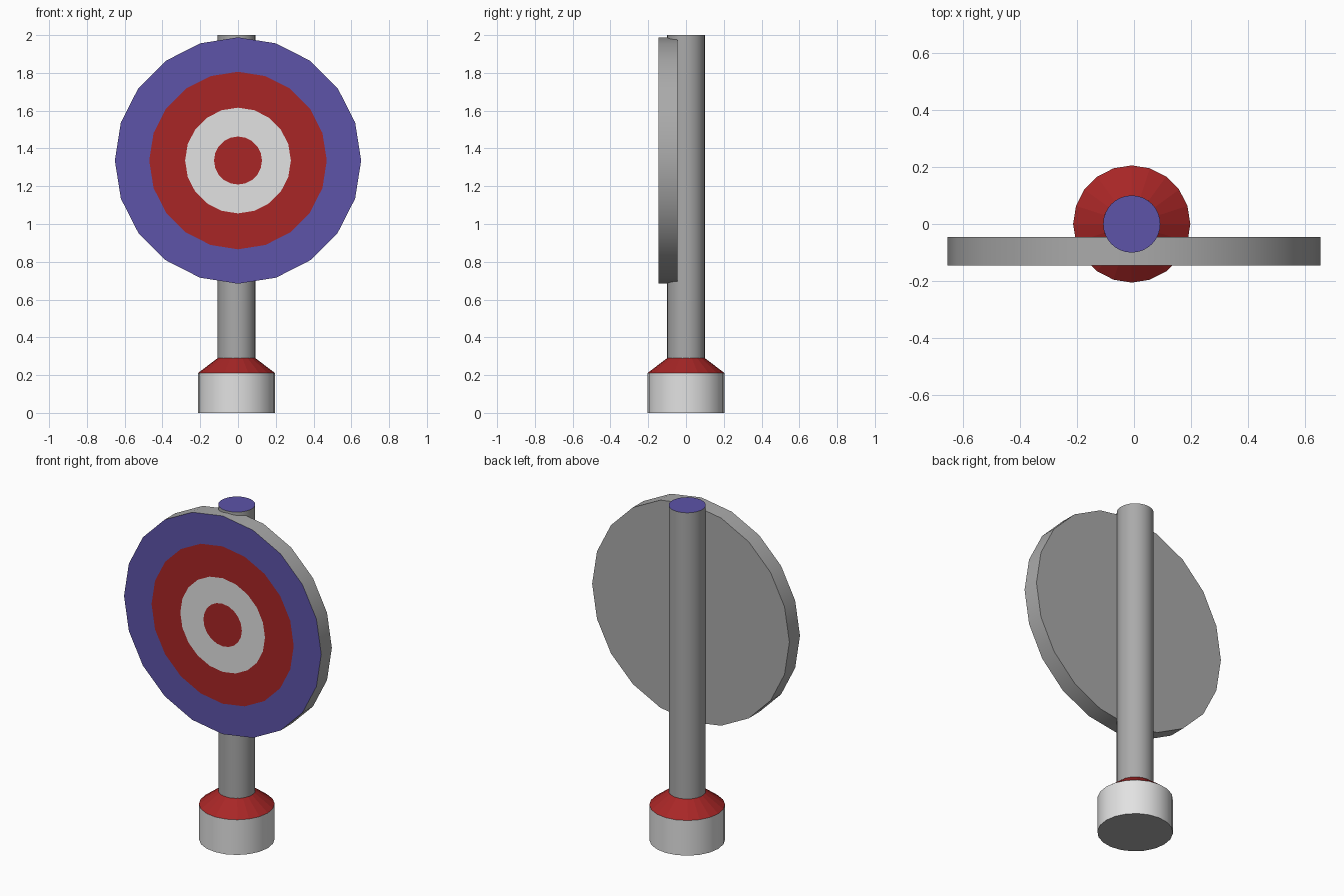
import bpy, bmesh, math

cube = bpy.data.objects.get("Cube")
if cube:
    bpy.data.objects.remove(cube, do_unlink=True)


def material(name, rgb):
    # 8-bit screen colour to linear
    lin = [((c / 255 + 0.055) / 1.055) ** 2.4 for c in rgb]
    mat = bpy.data.materials.new(name)
    mat.use_nodes = True
    mat.diffuse_color = (*lin, 1)
    mat.node_tree.nodes["Principled BSDF"].inputs["Base Color"].default_value = (*lin, 1)
    return mat


GREY = material("grey", (170, 170, 170))
WHITE = material("white", (226, 226, 226))
RED = material("red", (168, 38, 38))
PURPLE = material("purple", (93, 83, 169))


def turned(name, profile, colours, sides, location, tilt=0, smooth=True):
    """Turn (radius, height) points about z; colours: bottom cap, each band, top cap."""
    palette = list(dict.fromkeys(colours))
    bm = bmesh.new()
    rings = []
    for r, h in profile:
        angles = [math.tau * i / sides for i in range(sides)]
        rings.append([bm.verts.new((r * math.cos(a), r * math.sin(a), h)) for a in angles])
    bm.faces.new(rings[0][::-1]).material_index = palette.index(colours[0])
    for low, high, colour in zip(rings, rings[1:], colours[1:]):
        for i in range(sides):
            j = (i + 1) % sides
            face = bm.faces.new((low[i], low[j], high[j], high[i]))
            face.material_index = palette.index(colour)
    bm.faces.new(rings[-1]).material_index = palette.index(colours[-1])
    mesh = bpy.data.meshes.new(name)
    bm.to_mesh(mesh)
    bm.free()
    for mat in palette:
        mesh.materials.append(mat)
    obj = bpy.data.objects.new(name, mesh)
    obj.location = location
    obj.rotation_euler.x = tilt
    bpy.context.collection.objects.link(obj)
    if smooth:
        bpy.ops.object.select_all(action="DESELECT")
        obj.select_set(True)
        bpy.context.view_layer.objects.active = obj
        bpy.ops.object.shade_smooth_by_angle(angle=math.radians(30))
    return obj


AXIS_X = -0.008

# Foot, collar and pole share one axis
turned("base", [(0.205, 0), (0.205, 0.21)], [GREY, WHITE, WHITE], 20, (AXIS_X, 0, 0))
turned("collar", [(0.205, 0.21), (0.1, 0.29)], [RED] * 3, 20, (AXIS_X, 0, 0), smooth=False)
turned("pole", [(0.1, 0.22), (0.1, 2)], [GREY, GREY, PURPLE], 32, (AXIS_X, 0, 0))

# Round target plate, its front face divided into coloured rings
turned("target_disc",
       [(0.652, 0), (0.652, 0.1), (0.47, 0.1), (0.28, 0.1), (0.127, 0.1)],
       [GREY, GREY, PURPLE, RED, WHITE, RED],
       20, (0, -0.045, 1.336), tilt=math.pi / 2)
